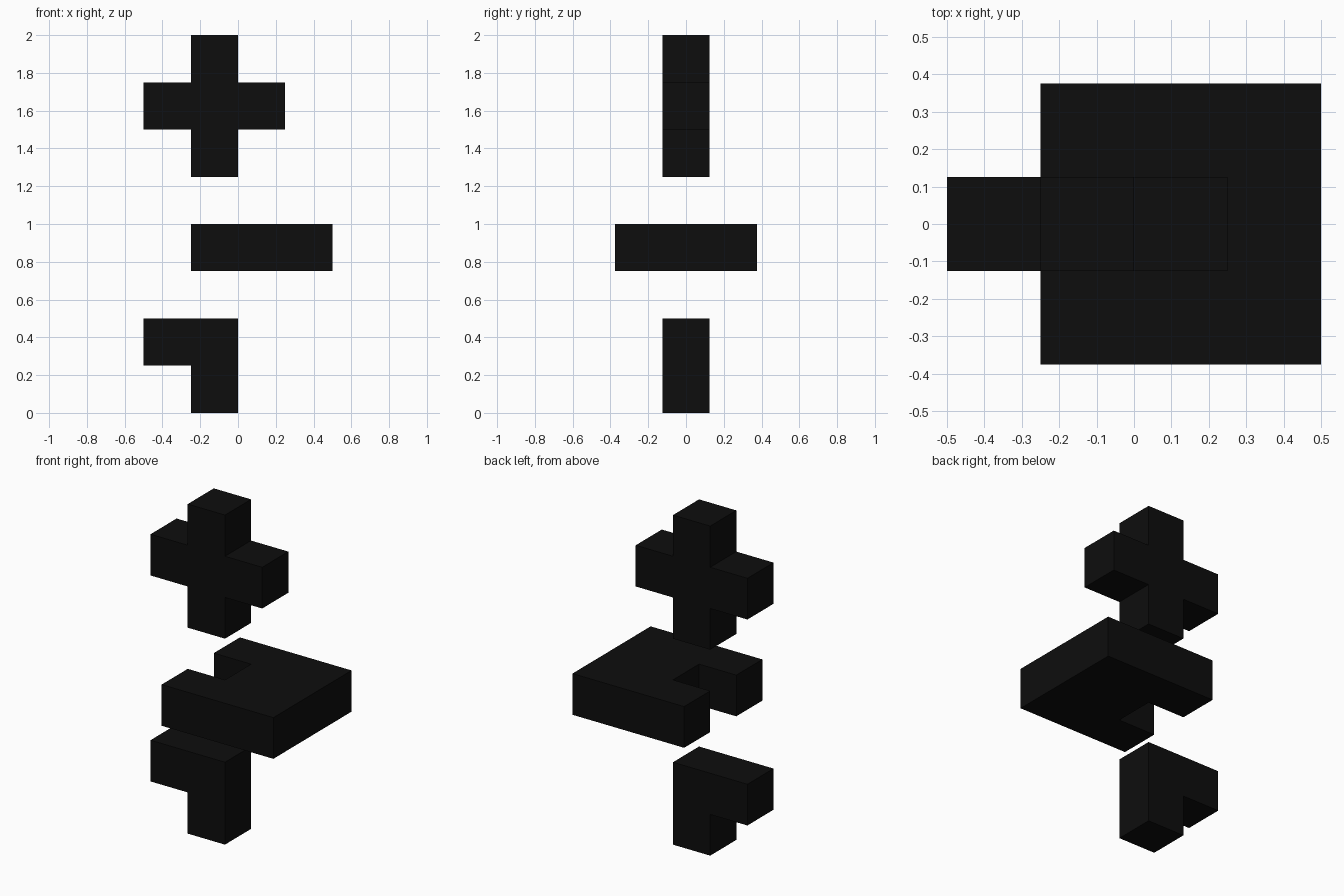
import bpy, bmesh
from mathutils import Vector

if "Cube" in bpy.data.objects:
    bpy.data.objects.remove(bpy.data.objects["Cube"])

U = 0.25  # one grid cell

black = bpy.data.materials.new("near_black")
black.diffuse_color = (0.004, 0.004, 0.004, 1)
black.use_nodes = True
black.node_tree.nodes["Principled BSDF"].inputs["Base Color"].default_value = black.diffuse_color


def extrude_outline(name, outline, to_3d, push):
    """Extrude a flat outline (in grid cells) into a solid."""
    bm = bmesh.new()
    face = bm.faces.new([bm.verts.new(to_3d(a * U, b * U)) for a, b in outline])
    res = bmesh.ops.extrude_face_region(bm, geom=[face], use_keep_orig=True)
    moved = [g for g in res["geom"] if isinstance(g, bmesh.types.BMVert)]
    bmesh.ops.translate(bm, verts=moved, vec=Vector(push) * U)
    bmesh.ops.recalc_face_normals(bm, faces=bm.faces)
    mesh = bpy.data.meshes.new(name)
    bm.to_mesh(mesh)
    bm.free()
    mesh.materials.append(black)
    bpy.context.collection.objects.link(bpy.data.objects.new(name, mesh))


def upright(a, b):
    return (a, -U / 2, b)


def flat(a, b):
    return (a, b, 3 * U)


# Upper plus-shaped piece
extrude_outline("upper_cross", [
    (-1, 5), (0, 5), (0, 6), (1, 6), (1, 7), (0, 7),
    (0, 8), (-1, 8), (-1, 7), (-2, 7), (-2, 6), (-1, 6)], upright, (0, 1, 0))

# Middle flat slab with a notch in its left side
extrude_outline("notched_slab", [
    (-1, -1.5), (2, -1.5), (2, 1.5), (-1, 1.5),
    (-1, 0.5), (0, 0.5), (0, -0.5), (-1, -0.5)], flat, (0, 0, 1))

# Lower corner-shaped piece
extrude_outline("lower_corner", [
    (-1, 0), (0, 0), (0, 2), (-2, 2), (-2, 1), (-1, 1)], upright, (0, 1, 0))
